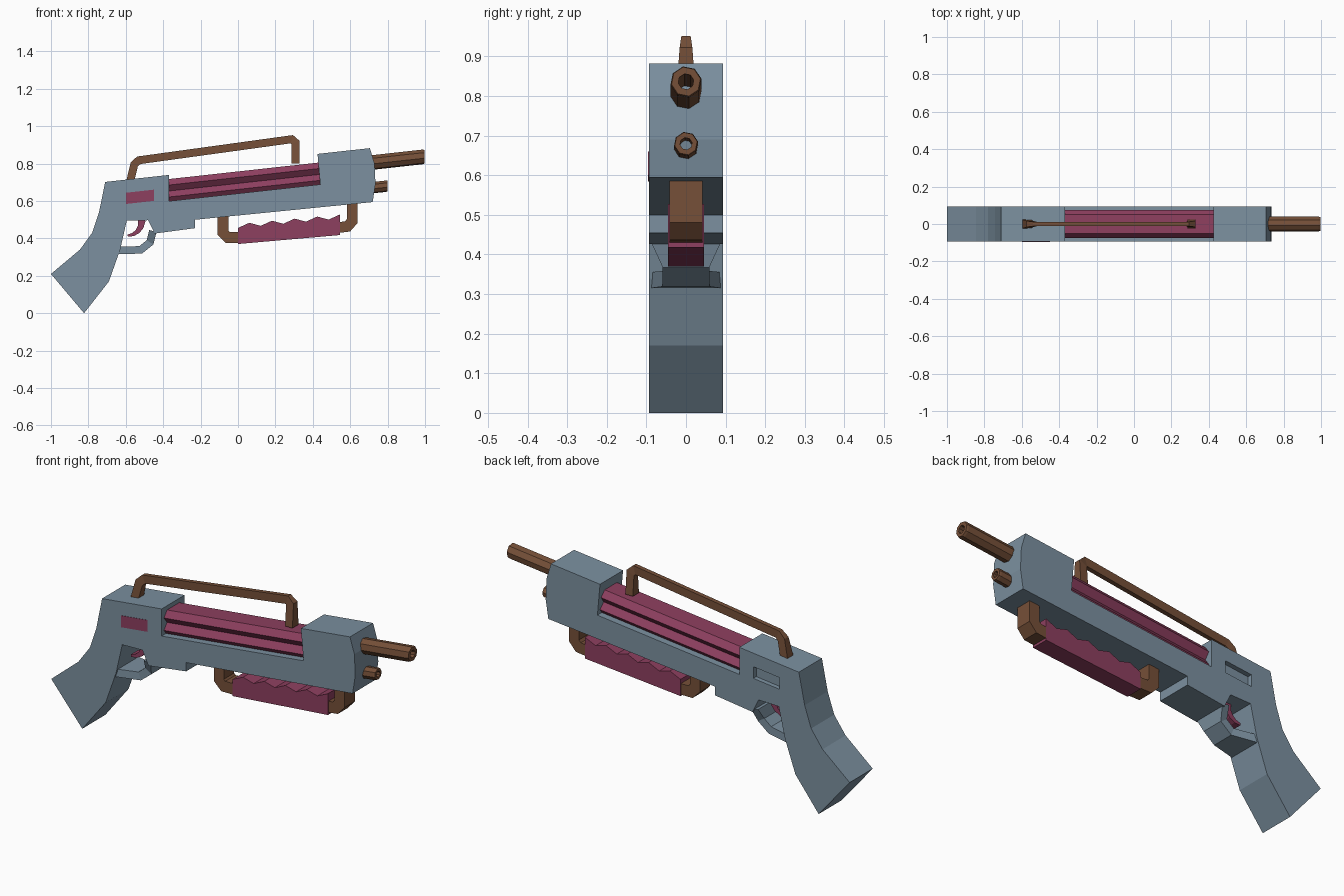
import bpy, bmesh, math
from mathutils import Vector

cube = bpy.data.objects.get("Cube")
if cube:
    bpy.data.objects.remove(cube, do_unlink=True)


def material(name, *color):
    made = bpy.data.materials.new(name)
    made.use_nodes = True
    made.diffuse_color = (*color, 1)
    made.node_tree.nodes["Principled BSDF"].inputs["Base Color"].default_value = (*color, 1)
    return made


blue = material("slate_blue", .2, .28, .35)
pink = material("plum_pink", .27, .05, .115)
brown = material("wood_brown", .18, .08, .04)


def level(x, height):
    """Point in x, z on a line that climbs with the tilt of the barrels."""
    return Vector((x, height + .11 * x))


def loft(name, sections, mat):
    """Skin a series of closed sections that have equal point counts."""
    bm = bmesh.new()
    rings = [[bm.verts.new(point) for point in section] for section in sections]
    for ring, following in zip(rings, rings[1:]):
        for i in range(len(ring)):
            bm.faces.new((ring[i - 1], ring[i], following[i], following[i - 1]))
    bm.faces.new(rings[0])
    bm.faces.new(rings[-1])
    bmesh.ops.recalc_face_normals(bm, faces=bm.faces)
    mesh = bpy.data.meshes.new(name)
    bm.to_mesh(mesh)
    bm.free()
    mesh.materials.append(mat)
    obj = bpy.data.objects.new(name, mesh)
    bpy.context.scene.collection.objects.link(obj)
    return obj


def slab(name, outline, near, far, mat):
    """Side outline in x, z extruded across y."""
    return loft(name, [[(x, y, z) for x, z in outline] for y in (near, far)], mat)


def chamfer(path, size):
    """Replace each inner corner of a path by a short diagonal."""
    path = [Vector(point) for point in path]
    result = [path[0]]
    for before, corner, after in zip(path, path[1:], path[2:]):
        for neighbour in (before, after):
            result.append(corner + (neighbour - corner).normalized() * size)
    return result + [path[-1]]


def ribbon(name, path, thickness, end_width, middle_width, mat, taper=1):
    """Mitred bar along a path in x, z, with half widths at the ends and middle."""
    last = len(path) - 1
    sections = []
    for i, point in enumerate(path):
        arriving = (point - path[max(i - 1, 0)]).normalized()
        leaving = (path[min(i + 1, last)] - point).normalized()
        along = (arriving + leaving).normalized()
        miter = max(along.dot(arriving), along.dot(leaving))
        t = i / last
        offset = Vector((-along.y, along.x)) * thickness * (1 + (taper - 1) * t) / miter / 2
        w = middle_width + (end_width - middle_width) * (2 * t - 1) ** 2
        a, b = point + offset, point - offset
        sections.append([(a.x, -w, a.y), (a.x, w, a.y), (b.x, w, b.y), (b.x, -w, b.y)])
    return loft(name, sections, mat)


def barrel(name, height, muzzle, radius):
    """Eight-sided tilted tube with a bore of half its radius."""
    back = .7
    sections = []
    for x, r in ((back, radius), (muzzle - .01, radius), (muzzle, radius * .93),
                 (muzzle, radius / 2), (back + .02, radius / 2)):
        z = level(x, height).y
        angles = [math.tau * (i + .25) / 8 for i in range(8)]
        sections.append([(x, r * math.cos(a), z + r * math.sin(a)) for a in angles])
    return loft(name, sections, brown)


# Stock, receiver and front block
receiver_top = [level(x, .78) for x in (-.71, -.37)]
ledge = [level(x, .64) for x in (-.37, .44)]
block_top = [level(x, .805) for x in (.425, .705)]
block_front = [level(.73, .72), level(.735, .61), level(.72, .515)]
underside = [level(-.23, .525), level(-.23, .48), level(-.445, .475)]
trigger_well = [level(-.48, .55), level(-.595, .56)]
stock = [(-.63, .34), (-.69, .17), (-.823, 0), (-1, .21), (-.845, .34), (-.78, .43), (-.743, .54)]
body = slab("body", receiver_top + ledge + block_top + block_front + underside
            + trigger_well + stock, -.094, .094, blue)

# Port: pocket on the left, coloured panel on the right
port = [level(-.6, .65), level(-.45, .65), level(-.45, .71), level(-.6, .71)]
cutter = slab("port_cutter", port, .07, .12, blue)
cutter.hide_render = True
cutter.hide_viewport = True
cut = body.modifiers.new("port", "BOOLEAN")
cut.operation = "DIFFERENCE"
cut.solver = "EXACT"
cut.object = cutter
slab("port_panel", port, -.096, -.09, pink)

# Trigger guard, waisted in the middle
guard_path = chamfer([(-.455, .44), (-.48, .34), (-.65, .335)], .04)
ribbon("trigger_guard", guard_path, .04, .09, .055, blue)

# Curved trigger, thinner at the tip
trigger_path = [Vector((-.59 + .075 * math.cos(a), .49 - .075 * math.sin(a)))
                for a in (math.pi / 8 * step for step in range(-1, 5))]
ribbon("trigger", trigger_path, .045, .03, .03, pink, taper=.25)

# Ribbed double chamber between receiver and front block
right_ribs = [(.05 + .025 * (i % 2), .032 * i - .01) for i in range(5)]
ribs = right_ribs + [(-y, z) for y, z in reversed(right_ribs)]
loft("ribbed_chamber", [[(x, y, level(x, .64).y + z) for y, z in ribs]
                        for x in (-.38, .44)], pink)

# Barrels
barrel("upper_barrel", .727, .997, .04)
barrel("lower_barrel", .592, .8, .031)

# Carrying handle on top
handle_path = chamfer([(-.58, .69), (-.55, .815), (.307, .933), (.307, .8)], .02)
ribbon("carry_handle", handle_path, .042, .025, .011, brown)

# Brackets of the fore grip
for name, path in (("rear_grip_bracket", [(-.08, .52), (-.08, .405), (.02, .405)]),
                   ("front_grip_bracket", [(.61, .6), (.61, .467), (.52, .456)])):
    ribbon(name, chamfer(path, .025), .057, .042, .042, brown)

# Fore grip with a wavy top
waves = 9
wavy_top = [(.545 * i / waves, .467 + .05 * i / waves - .011 * (-1) ** i)
            for i in range(waves + 1)]
slab("fore_grip", wavy_top + [(.545, .418), (0, .37)], -.045, .045, pink)
